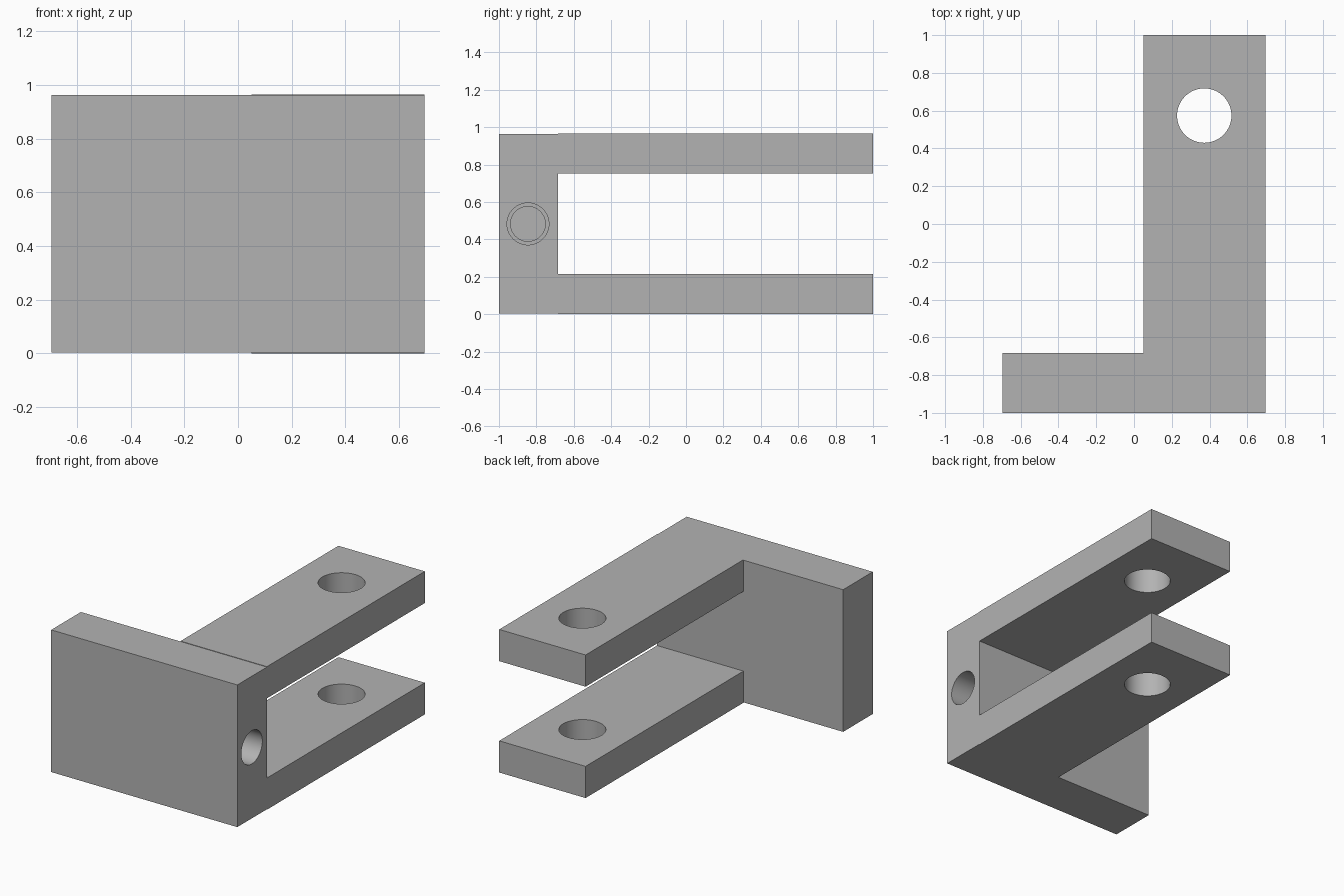
import bpy
import math

cube = bpy.data.objects.get("Cube")
if cube:
    bpy.data.objects.remove(cube, do_unlink=True)

# Single grey metal finish
grey = bpy.data.materials.new("plain grey")
grey.use_nodes = True
colour = (0.45, 0.45, 0.45, 1)
grey.diffuse_color = colour
grey.node_tree.nodes["Principled BSDF"].inputs["Base Color"].default_value = colour


def box(name, low, high):
    centre = [(a + b) / 2 for a, b in zip(low, high)]
    bpy.ops.mesh.primitive_cube_add(size=1, location=centre)
    part = bpy.context.object
    part.name = name
    part.scale = [b - a for a, b in zip(low, high)]
    bpy.ops.object.transform_apply(location=False, rotation=False, scale=True)
    part.data.materials.append(grey)
    return part


def drill(part, name, centre, radius, length, turn=0):
    bpy.ops.mesh.primitive_cylinder_add(vertices=64, radius=radius, depth=length,
                                        location=centre, rotation=(0, turn, 0))
    cutter = bpy.context.object
    cutter.name = name
    cutter.data.materials.append(grey)
    hole = part.modifiers.new(name, "BOOLEAN")
    hole.operation = "DIFFERENCE"
    hole.solver = "EXACT"
    hole.object = cutter
    bpy.ops.object.select_all(action="DESELECT")
    part.select_set(True)
    bpy.context.view_layer.objects.active = part
    bpy.ops.object.modifier_apply(modifier=name)
    bpy.data.objects.remove(cutter, do_unlink=True)


def smooth(part):
    bpy.ops.object.select_all(action="DESELECT")
    part.select_set(True)
    bpy.context.view_layer.objects.active = part
    bpy.ops.object.shade_smooth_by_angle(angle=math.radians(30))


right, left = -0.695, 0.695
seam = -0.684
height = 0.966
thickness = 0.214
lip = 0.003

# Front plate, slightly lower than the arms, with a stepped blind hole in its left end
plate = box("front_plate", (right, -1, lip), (left, seam, height - lip))
for name, radius, depth in (("wide_bore", 0.112, 0.55), ("narrow_bore", 0.093, 0.7)):
    drill(plate, name, (left, -0.845, height / 2), radius, depth * 2, math.pi / 2)
smooth(plate)

# Two parallel arms, each with a pin hole near its far end
for name, base in (("lower_arm", 0), ("upper_arm", height - thickness)):
    arm = box(name, (0.05, seam, base), (left, 1, base + thickness))
    drill(arm, "pin_hole", (0.372, 0.574, base + thickness / 2), 0.144, 1)
    smooth(arm)
